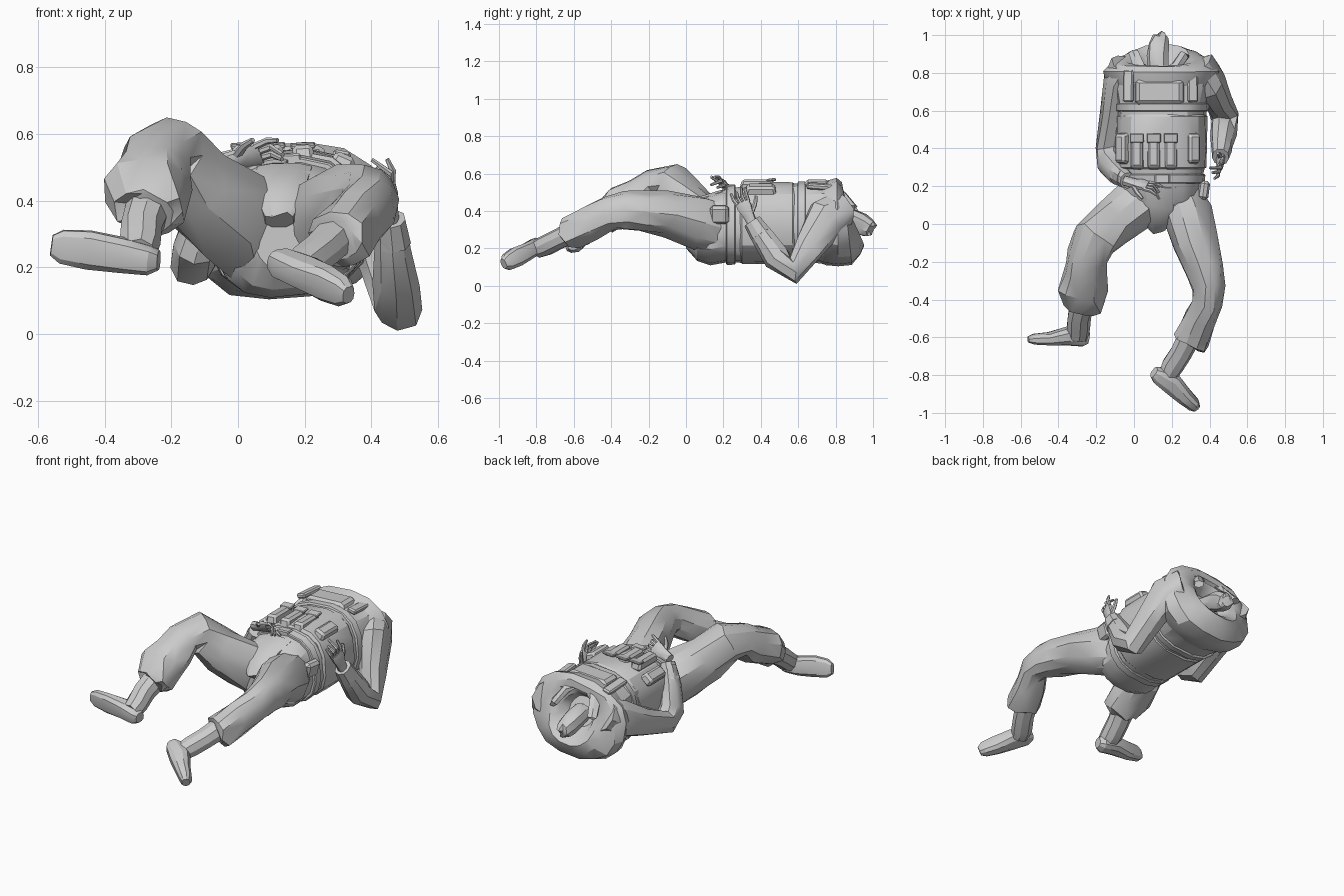
import bpy, bmesh, math, random
from mathutils import Vector, Matrix

random.seed(4)
if "Cube" in bpy.data.objects:
    bpy.data.objects.remove(bpy.data.objects["Cube"], do_unlink=True)

grey = bpy.data.materials.new("plain_grey")
grey.use_nodes = True
grey.diffuse_color = (0.6, 0.6, 0.6, 1)
grey.node_tree.nodes["Principled BSDF"].inputs["Base Color"].default_value = (0.6, 0.6, 0.6, 1)


def finish(bm, name, angle=28):
    bmesh.ops.recalc_face_normals(bm, faces=bm.faces)
    me = bpy.data.meshes.new(name)
    bm.to_mesh(me)
    bm.free()
    me.materials.append(grey)
    ob = bpy.data.objects.new(name, me)
    bpy.context.collection.objects.link(ob)
    bpy.ops.object.select_all(action='DESELECT')
    ob.select_set(True)
    bpy.context.view_layer.objects.active = ob
    bpy.ops.object.shade_smooth_by_angle(angle=math.radians(angle))
    return ob


def ring_point(a, b, ang, p):
    c, s = math.cos(ang), math.sin(ang)
    return (a * math.copysign(abs(c) ** (2 / p), c),
            b * math.copysign(abs(s) ** (2 / p), s))


def skin(bm, rings, creased):
    n = len(rings[0])
    for r0, r1 in zip(rings, rings[1:]):
        for i in range(n):
            j = (i + 1) % n
            bm.faces.new((r0[i], r0[j], r1[j], r1[i]))
    bm.faces.new(rings[0][::-1])
    bm.faces.new(rings[-1])
    if creased:   # creased cloth reads as triangles
        bmesh.ops.triangulate(bm, faces=[f for f in bm.faces if len(f.verts) == 4])


def tube(name, secs, up, n=10, p=2.2, rough=0.0):
    """Skin of rings along a path; each section is x, y, z, half width, half depth."""
    bm = bmesh.new()
    pts = [Vector(s[:3]) for s in secs]
    rings = []
    for k, s in enumerate(secs):
        t = Vector()
        if k:
            t += (pts[k] - pts[k - 1]).normalized()
        if k < len(pts) - 1:
            t += (pts[k + 1] - pts[k]).normalized()
        t.normalize()
        side = t.cross(Vector(up)).normalized()
        u = side.cross(t)
        ring = []
        for i in range(n):
            a, b = ring_point(s[3], s[4], 2 * math.pi * (i + .5) / n, p)
            f = 1 + random.uniform(-rough, rough)
            slide = random.uniform(-rough, rough) * .2
            ring.append(bm.verts.new(pts[k] + side * a * f + u * b * f + t * slide))
        rings.append(ring)
    skin(bm, rings, rough > 0)
    return finish(bm, name)


ROLL = math.radians(5)


def body(name, secs, n=16, p=2.6, rough=0.0):
    """Skin of rings along y; each section is y, centre x, centre z, half width, half height, lean."""
    bm = bmesh.new()
    rings = []
    for y, cx, cz, rx, rz, lean in secs:
        ring = []
        for i in range(n):
            a, b = ring_point(rx, rz, 2 * math.pi * (i + .5) / n, p)
            f = 1 + random.uniform(-rough, rough)
            a, b = a * f, b * f
            ring.append(bm.verts.new((cx + a * math.cos(ROLL) - b * math.sin(ROLL), y - lean * b,
                                      cz + a * math.sin(ROLL) + b * math.cos(ROLL))))
        rings.append(ring)
    skin(bm, rings, rough > 0)
    return finish(bm, name)


def box(name, c, size, rot=(0, 0, 0), bevel=.008, taper=1.0):
    bm = bmesh.new()
    bmesh.ops.create_cube(bm, size=1)
    for v in bm.verts:
        k = taper if v.co.z > 0 else 1
        v.co = Vector((v.co.x * size[0] * k, v.co.y * size[1] * k, v.co.z * size[2]))
    bmesh.ops.bevel(bm, geom=bm.edges[:], offset=bevel, segments=1, affect='EDGES')
    ex, ey, ez = (math.radians(a) for a in rot)
    m = Matrix.Rotation(ez, 4, 'Z') @ Matrix.Rotation(ey, 4, 'Y') @ Matrix.Rotation(ex, 4, 'X')
    bmesh.ops.transform(bm, matrix=Matrix.Translation(c) @ m, verts=bm.verts)
    return finish(bm, name)


def hand(name, base, d, back, thumb):
    """Palm, four bent fingers and a thumb; thumb is the side sign."""
    base, d, back = Vector(base), Vector(d).normalized(), Vector(back)
    side = d.cross(back).normalized() * thumb
    back = (back - d * back.dot(d)).normalized()

    def path(*steps):
        return [tuple(base + d * a + side * b + back * c) + (w, h) for a, b, c, w, h in steps]
    tube(name + "_palm", path((-.04, 0, 0, .026, .024), (.02, 0, 0, .032, .02),
                              (.06, 0, .004, .042, .018), (.09, 0, .002, .04, .014)), back, 8, 2.6)
    for i, reach in enumerate((.92, .85, 1, .9)):
        b = (-.032, -.011, .011, .032)[i]
        tip = -.012 - .02 * (i % 3)
        tube(f"{name}_finger_{i + 1}", path((.08, b, 0, .0105, .011), (.08 + .045 * reach, b * 1.2, .004, .01, .01),
                                            (.08 + .085 * reach, b * 1.3, tip, .007, .007)), back, 6)
    tube(name + "_thumb", path((.02, .02, -.004, .014, .013), (.055, .055, -.018, .012, .012),
                               (.09, .075, -.03, .008, .008)), back, 6)


# Torso, from seat to chest
body("torso", [(.0, .13, .29, .08, .09, 0), (.06, .14, .285, .17, .15, 0), (.13, .14, .30, .21, .19, 0),
               (.22, .145, .32, .21, .195, 0), (.32, .15, .33, .225, .205, 0), (.45, .15, .335, .225, .21, 0),
               (.60, .15, .335, .235, .21, 0), (.74, .15, .335, .26, .215, 0)], rough=.02)
body("belt", [(.215, .147, .32, .22, .203, 0), (.22, .147, .32, .226, .208, 0),
              (.26, .147, .325, .23, .21, 0), (.265, .147, .325, .222, .205, 0)])
body("vest", [(.29, .15, .33, .222, .203, 0), (.30, .15, .332, .234, .213, 0), (.40, .15, .335, .238, .217, 0),
              (.57, .15, .335, .236, .215, 0), (.58, .15, .335, .228, .207, 0)], rough=.012)
body("vest_band", [(.595, .15, .335, .235, .21, 0), (.60, .15, .335, .243, .219, 0),
                   (.635, .15, .335, .248, .22, 0), (.64, .15, .335, .24, .213, 0)])

# Shoulder yoke with a slanted collar opening and the neck inside
body("shoulder_yoke", [(.69, .147, .335, .25, .20, 0), (.75, .147, .34, .29, .226, 0),
                       (.81, .147, .338, .312, .236, .02), (.86, .147, .33, .275, .217, .12),
                       (.885, .145, .335, .205, .17, .28), (.885, .14, .355, .15, .14, .48),
                       (.86, .138, .36, .115, .108, .5), (.80, .138, .36, .085, .075, .5)], p=2.3, rough=.03)
tube("neck", [(.13, .80, .37, .055, .05), (.125, .88, .355, .06, .06), (.13, .94, .33, .055, .06),
              (.14, .98, .31, .045, .052), (.145, .998, .30, .025, .03)], (0, 0, 1), 9, rough=.08)
tube("collar_fold", [(.00, .90, .40, .03, .02), (.03, .83, .48, .03, .022), (.13, .775, .53, .03, .022),
                     (.22, .83, .49, .03, .022), (.27, .90, .41, .03, .02)], (0, 0, 1), 6, rough=.1)

# Vest front: chest plate, straps and pouches
box("chest_plate", (.135, .70, .54), (.27, .14, .045), (0, -3, 0), .015, .88)
for i, x in enumerate((-.03, .31)):
    box(f"shoulder_strap_{i + 1}", (x, .73, .53), (.055, .17, .03), (-4, (-14, 12)[i], 0))
for i, x in enumerate((.015, .105, .195)):
    box(f"front_pouch_{i + 1}", (x, .38, .54), (.07, .19, .055), (0, -3, 0), .012, .85)
    box(f"pouch_flap_{i + 1}", (x, .455, .565), (.074, .05, .014), (8, -3, 0), .004)
for i, x in enumerate((-.065, .315)):
    box(f"side_pouch_{i + 1}", (x, .40, (.48, .515)[i]), (.075, .17, .05), (0, (-40, 24)[i], 0), .012, .85)
box("belt_buckle", (.15, .24, .525), (.08, .05, .03), (0, -3, 0), .006)
tube("crotch_flap", [(.14, .20, .49, .085, .025), (.13, .10, .455, .085, .03), (.125, .02, .40, .07, .035),
                     (.125, -.025, .34, .045, .03)], (0, 0, 1), 8, 2.6, rough=.05)
box("hip_pouch", (.365, .18, .38), (.05, .10, .10), (0, 15, -8), .015)

# Trouser legs
tube("left_trouser_leg", [(.23, .18, .30, .12, .15), (.275, .06, .335, .13, .145), (.32, -.10, .38, .12, .122),
                          (.37, -.24, .395, .10, .112), (.395, -.33, .405, .085, .105),
                          (.395, -.41, .385, .083, .09), (.35, -.50, .34, .09, .09),
                          (.305, -.62, .28, .098, .088), (.295, -.63, .275, .07, .06)], (0, 0, 1), 11, rough=.09)
tube("right_trouser_leg", [(.06, .17, .295, .12, .15), (-.02, .075, .35, .135, .145), (-.13, -.01, .44, .125, .125),
                           (-.215, -.085, .54, .118, .118), (-.25, -.18, .53, .105, .09),
                           (-.255, -.25, .475, .11, .11), (-.27, -.35, .43, .128, .105),
                           (-.262, -.43, .37, .105, .088), (-.265, -.44, .365, .07, .065)],
     (0, 0, 1), 11, rough=.09)

# Boots
tube("left_boot_shaft", [(.305, -.57, .305, .065, .06), (.25, -.68, .25, .06, .055),
                         (.205, -.75, .215, .06, .055), (.18, -.80, .195, .05, .05)], (0, 0, 1), 9, rough=.03)
tube("left_boot_foot", [(.105, -.785, .225, .03, .03), (.13, -.80, .212, .046, .048), (.20, -.845, .185, .047, .06),
                        (.265, -.91, .152, .055, .045), (.315, -.955, .127, .047, .036),
                        (.332, -.975, .117, .027, .022)], (.5, .8, .35), 10, 2.6)
tube("right_boot_shaft", [(-.265, -.39, .39, .068, .065), (-.29, -.49, .32, .064, .06),
                          (-.295, -.55, .27, .063, .058), (-.30, -.60, .24, .055, .05)], (0, 0, 1), 9, rough=.03)
tube("right_boot_foot", [(-.238, -.605, .22, .03, .03), (-.265, -.60, .222, .046, .05), (-.35, -.592, .237, .054, .052),
                         (-.45, -.608, .252, .06, .035), (-.53, -.61, .262, .052, .028),
                         (-.56, -.612, .266, .032, .016)], (0, 1, .15), 10, 2.6)

# Sleeves, cuffs and hands
tube("left_sleeve", [(.33, .83, .40, .10, .10), (.40, .755, .36, .11, .085), (.445, .66, .21, .082, .075),
                     (.48, .57, .085, .072, .076), (.475, .48, .16, .075, .07), (.465, .41, .26, .06, .055),
                     (.46, .37, .32, .05, .045)], (1, 0, 0), 9, rough=.08)
tube("right_sleeve", [(-.03, .83, .40, .10, .10), (-.085, .75, .36, .11, .08), (-.11, .58, .28, .085, .067),
                      (-.135, .40, .215, .07, .065), (-.13, .32, .27, .075, .065), (-.09, .27, .38, .06, .055),
                      (-.05, .24, .47, .045, .045)], (1, 0, 0), 9, rough=.08)
tube("left_cuff", [(.465, .40, .275, .06, .055), (.458, .355, .345, .05, .045)], (1, 0, 0), 9)
tube("right_cuff", [(-.08, .262, .40, .058, .055), (-.035, .23, .485, .045, .043)], (1, 0, 0), 9)
hand("left_hand", (.458, .34, .365), (-.06, -.42, .9), (1, -.3, 0), 1)
hand("right_hand", (-.015, .22, .52), (.92, -.22, .22), (.1, .75, .55), 1)
